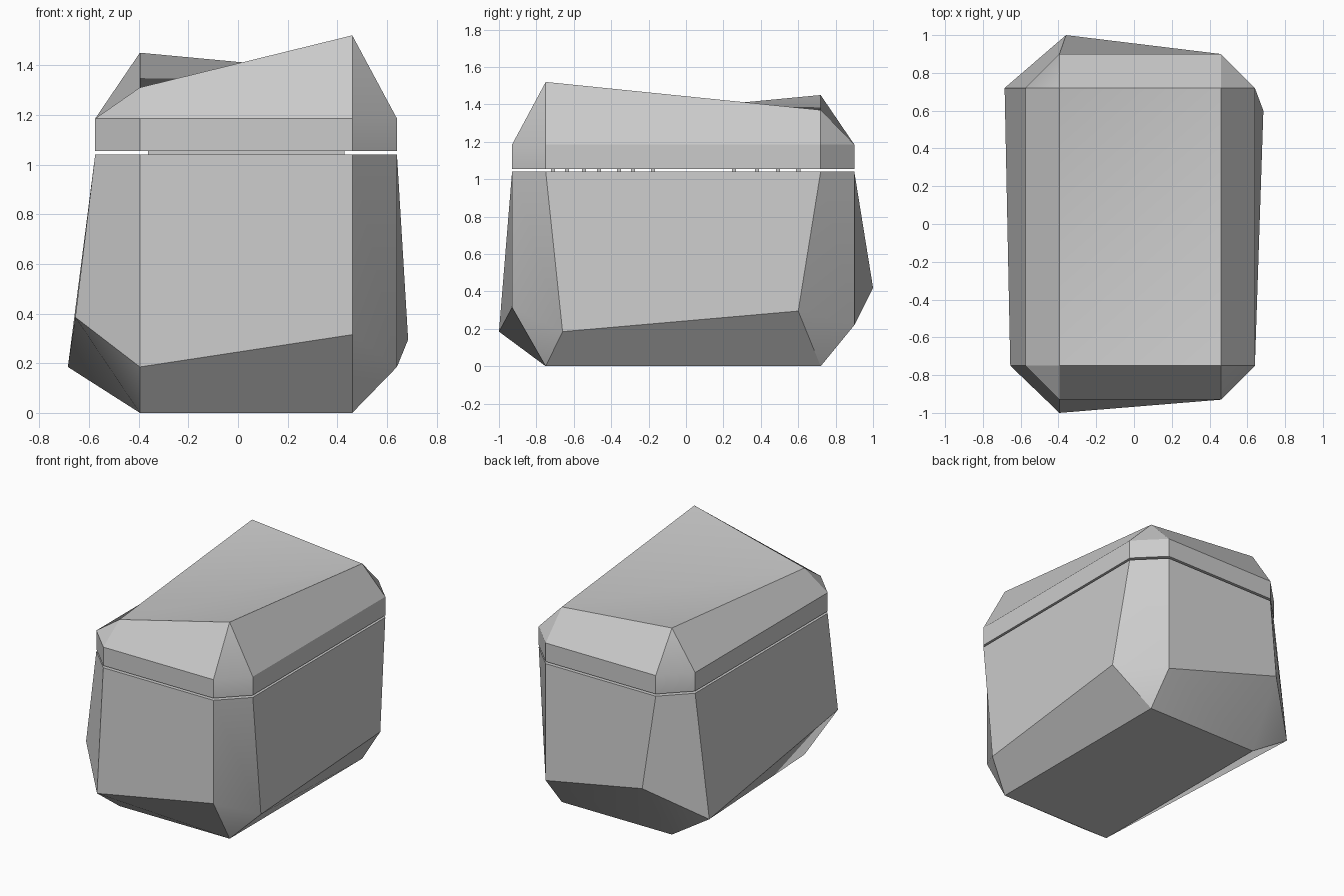
import bpy
import bmesh

if "Cube" in bpy.data.objects:
    bpy.data.objects.remove(bpy.data.objects["Cube"])

# Chamfered-box footprint: inner (flat) and outer limits
XI, XO = (-0.395, 0.46), (-0.575, 0.64)
YI, YO = (-0.75, 0.72), (-0.93, 0.90)


def ring(z):
    """Octagon, counter-clockwise from the left end of the front edge."""
    return [(XI[0], YO[0], z), (XI[1], YO[0], z), (XO[1], YI[0], z), (XO[1], YI[1], z),
            (XI[1], YO[1], z), (XI[0], YO[1], z), (XO[0], YI[1], z), (XO[0], YI[0], z)]


def quad(heights):
    corners = [(XI[0], YI[0]), (XI[1], YI[0]), (XI[1], YI[1]), (XI[0], YI[1])]
    return [(x, y, z) for (x, y), z in zip(corners, heights)]


def shell(name, rings, cap):
    """Stack octagon rings, then close the last one with a chamfered four-corner cap."""
    bm = bmesh.new()
    loops = [[bm.verts.new(p) for p in r] for r in rings]
    c = [bm.verts.new(p) for p in cap]
    bm.faces.new(loops[0])
    for a, b in zip(loops, loops[1:]):
        for i in range(8):
            j = (i + 1) % 8
            bm.faces.new((a[i], a[j], b[j], b[i]))
    last = loops[-1]
    for k in range(4):
        n = (k + 1) % 4
        bm.faces.new((last[2 * k], last[2 * k + 1], c[n], c[k]))
        bm.faces.new((last[2 * k + 1], last[(2 * k + 2) % 8], c[n]))
    # shallow valley from front left to back right
    bm.faces.new((c[0], c[1], c[2]))
    bm.faces.new((c[0], c[2], c[3]))
    bmesh.ops.recalc_face_normals(bm, faces=bm.faces)
    me = bpy.data.meshes.new(name)
    bm.to_mesh(me)
    bm.free()
    ob = bpy.data.objects.new(name, me)
    bpy.context.collection.objects.link(ob)
    bpy.ops.object.select_all(action='DESELECT')
    ob.select_set(True)
    bpy.context.view_layer.objects.active = ob
    bpy.ops.object.shade_smooth_by_angle()
    return ob


# Body: straight rim, irregular lower ring, flat base
lower = [(-0.395, -1.0, 0.185), (0.46, -0.93, 0.315), (0.64, -0.66, 0.185), (0.685, 0.60, 0.295),
         (0.46, 0.90, 0.22), (-0.36, 1.0, 0.42), (-0.685, 0.72, 0.185), (-0.655, -0.75, 0.385)]
shell("body", [ring(1.04), lower], quad([0, 0, 0, 0]))

# Lid: upright rim and uneven top
shell("lid", [ring(1.055), ring(1.185)], quad([1.31, 1.52, 1.37, 1.45]))

# Thin spacers inside the seam
for y in (-0.711, -0.636, -0.545, -0.465, -0.358, -0.283, -0.176, 0.257, 0.38, 0.492, 0.60):
    bpy.ops.mesh.primitive_cube_add(size=1, location=(0.033, y, 1.0475))
    s = bpy.context.object
    s.name = "seam_spacer"
    s.scale = (0.79, 0.022, 0.019)
